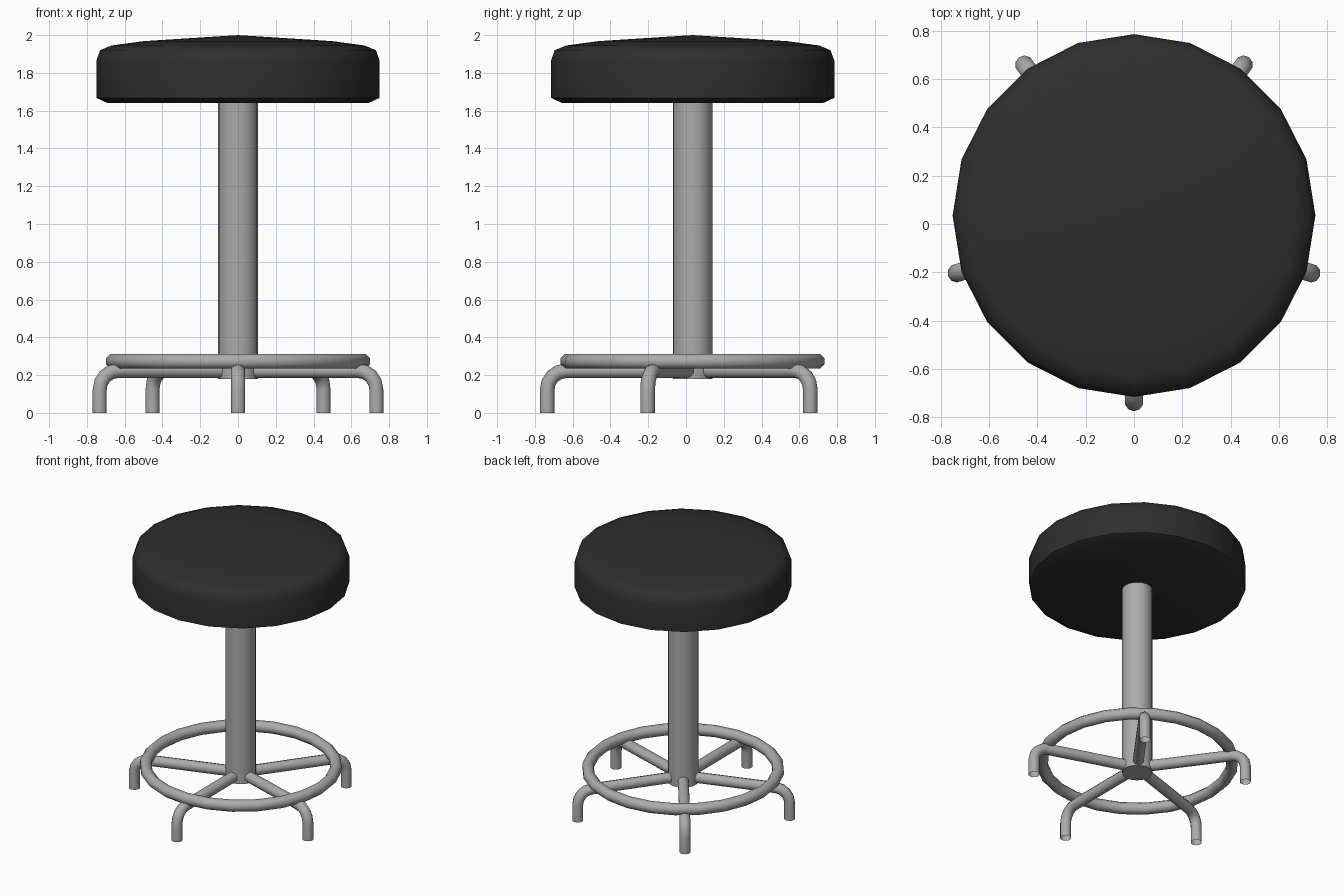
import bpy, bmesh, math
from mathutils import Vector

if "Cube" in bpy.data.objects:
    bpy.data.objects.remove(bpy.data.objects["Cube"])

CY = 0.035          # stool axis sits slightly behind the origin


def material(name, v):
    m = bpy.data.materials.new(name)
    m.diffuse_color = (v, v, v, 1)
    m.use_nodes = True
    m.node_tree.nodes["Principled BSDF"].inputs["Base Color"].default_value = m.diffuse_color
    return m


black = material("black vinyl", 0.027)
steel = material("grey steel", 0.41)


def finish(name, bm, mat, angle):
    bmesh.ops.recalc_face_normals(bm, faces=bm.faces)
    me = bpy.data.meshes.new(name)
    bm.to_mesh(me)
    bm.free()
    ob = bpy.data.objects.new(name, me)
    bpy.context.collection.objects.link(ob)
    me.materials.append(mat)
    ob.location.y = CY
    bpy.ops.object.select_all(action='DESELECT')
    bpy.context.view_layer.objects.active = ob
    ob.select_set(True)
    bpy.ops.object.shade_smooth_by_angle(angle=math.radians(angle))
    return ob


def bridge(bm, rings, closed=False):
    n = len(rings[0])
    pairs = list(zip(rings, rings[1:]))
    if closed:
        pairs.append((rings[-1], rings[0]))
    for a, b in pairs:
        for i in range(n):
            j = (i + 1) % n
            bm.faces.new((a[i], a[j], b[j], b[i]))


def lathe(name, profile, n, mat, angle, top=None):
    """Revolve (radius, z) points; optional raised centre point."""
    bm = bmesh.new()
    rings = [[bm.verts.new((r * math.cos(2 * math.pi * i / n),
                            r * math.sin(2 * math.pi * i / n), z))
              for i in range(n)] for r, z in profile]
    bridge(bm, rings)
    bm.faces.new(rings[0])
    if top is None:
        bm.faces.new(rings[-1])
    else:
        c = bm.verts.new((0, 0, top))
        for i in range(n):
            bm.faces.new((rings[-1][i], rings[-1][(i + 1) % n], c))
    return finish(name, bm, mat, angle)


# Cushioned seat and centre column
lathe("seat", [(0.69, 1.64), (0.75, 1.668), (0.75, 1.865), (0.73, 1.92),
               (0.67, 1.945), (0.5, 1.968)], 20, black, 60, top=2.0)
lathe("column", [(0.105, 0.18), (0.105, 1.66)], 20, steel, 40)

# Foot ring
bm = bmesh.new()
rings = []
for k in range(24):
    a = 2 * math.pi * k / 24
    ring = []
    for i in range(8):
        t = 2 * math.pi * (i + 0.5) / 8
        r = 0.66 + 0.042 * math.cos(t)
        ring.append(bm.verts.new((r * math.cos(a), r * math.sin(a),
                                  0.273 + 0.042 * math.sin(t))))
    rings.append(ring)
bridge(bm, rings, closed=True)
finish("foot_ring", bm, steel, 60)

# Five bent tube legs, open at the floor
TUBE, BEND, REACH, HEIGHT = 0.039, 0.10, 0.77, 0.223
path = [(0.03, HEIGHT, math.pi / 2)]
for s in range(5):
    a = math.pi / 2 * (1 - s / 4)
    path.append((REACH - BEND + BEND * math.cos(a),
                 HEIGHT - BEND + BEND * math.sin(a), a))
path.append((REACH, 0.0, 0.0))
for leg in range(5):
    ang = math.radians(-90 + 72 * leg)
    out = Vector((math.cos(ang), math.sin(ang), 0))
    side = Vector((-out.y, out.x, 0))
    up = Vector((0, 0, 1))
    bm = bmesh.new()
    rings = []
    for r, z, a in path:
        normal = out * math.cos(a) + up * math.sin(a)
        rings.append([bm.verts.new(
            out * r + up * z
            + normal * TUBE * math.cos(2 * math.pi * i / 10)
            + side * TUBE * math.sin(2 * math.pi * i / 10)) for i in range(10)])
    bridge(bm, rings)
    finish(f"leg_{leg + 1}", bm, steel, 60)
